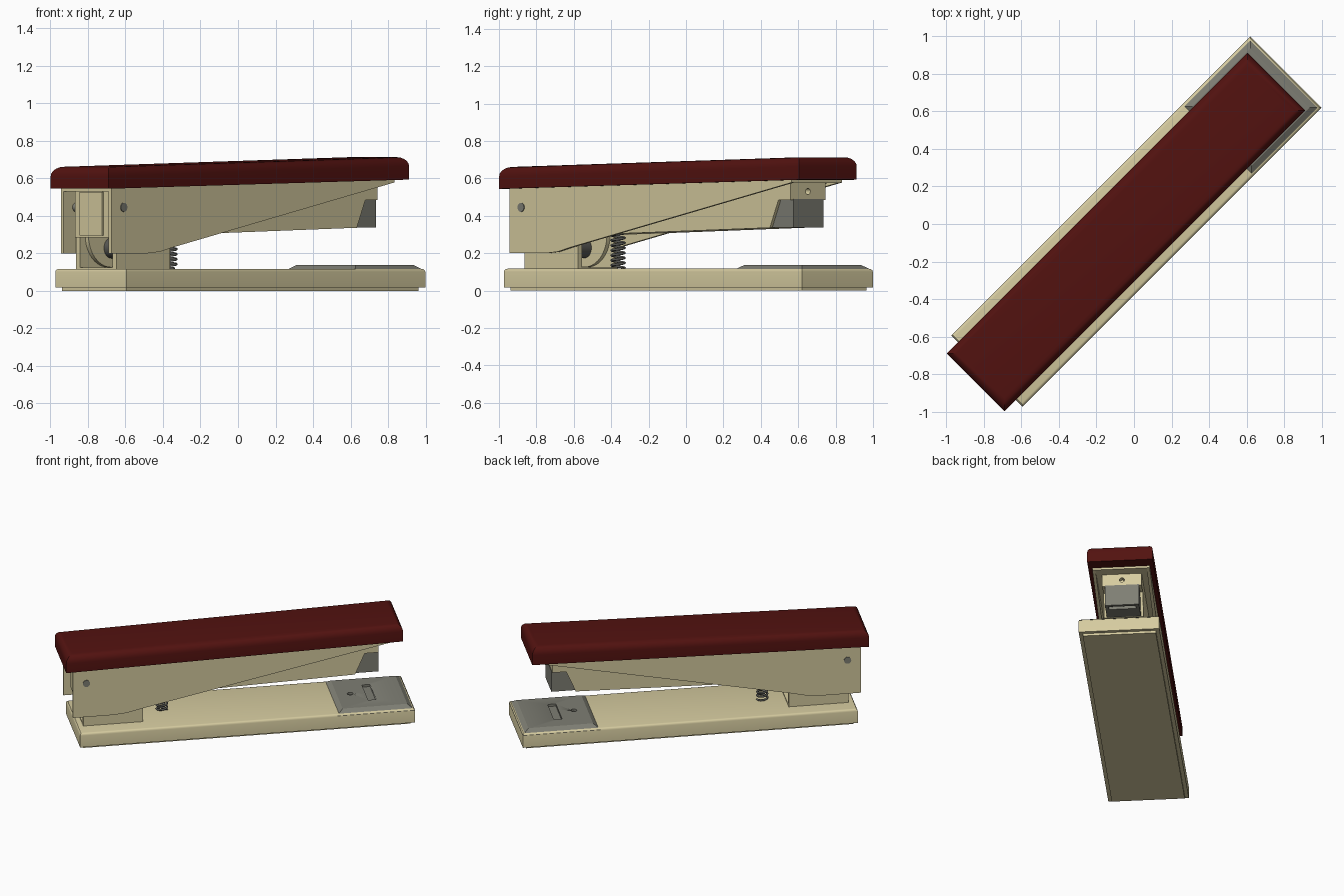
import bpy, bmesh, math
from mathutils import Matrix, Vector

if "Cube" in bpy.data.objects:
    bpy.data.objects.remove(bpy.data.objects["Cube"])

# Parts are drawn along local x (length), y (width); every object is then turned 45 degrees.
TURN = math.radians(45)


def material(name, rgb):
    m = bpy.data.materials.new(name)
    m.diffuse_color = (*rgb, 1)
    m.use_nodes = True
    m.node_tree.nodes["Principled BSDF"].inputs["Base Color"].default_value = m.diffuse_color
    return m


CREAM = material("cream", (0.67, 0.60, 0.35))
RED = material("dark_red", (0.085, 0.006, 0.005))
GREY = material("steel", (0.21, 0.21, 0.175))
DARK = material("dark_steel", (0.10, 0.10, 0.09))


def prism(bm, profile, y0, y1):
    """Extrude an (x, z) outline from y0 to y1."""
    a = [bm.verts.new((x, y0, z)) for x, z in profile]
    b = [bm.verts.new((x, y1, z)) for x, z in profile]
    n = len(a)
    bm.faces.new(a)
    bm.faces.new(b[::-1])
    for i in range(n):
        j = (i + 1) % n
        bm.faces.new((a[j], a[i], b[i], b[j]))


def rect(x0, x1, z0, z1):
    return [(x0, z0), (x1, z0), (x1, z1), (x0, z1)]


def rod(bm, centre, axis, radius, length, sides=32):
    rot = Vector((0, 0, 1)).rotation_difference(Vector(axis)).to_matrix().to_4x4()
    bmesh.ops.create_cone(bm, cap_ends=True, segments=sides, radius1=radius, radius2=radius,
                          depth=length, matrix=Matrix.Translation(centre) @ rot)


def finish(name, bm, mat=None, bevel=0, above=0.0, segments=3):
    """Round the top edges if asked, then make the object."""
    bmesh.ops.recalc_face_normals(bm, faces=bm.faces)
    if bevel:
        edges = [e for e in bm.edges if all(v.co.z > above for v in e.verts)]
        bmesh.ops.bevel(bm, geom=edges, offset=bevel, segments=segments, profile=0.5,
                        affect='EDGES', clamp_overlap=True)
    mesh = bpy.data.meshes.new(name)
    bm.to_mesh(mesh)
    bm.free()
    ob = bpy.data.objects.new(name, mesh)
    bpy.context.collection.objects.link(ob)
    ob.rotation_euler.z = TURN
    if mat:
        mesh.materials.append(mat)
    bpy.ops.object.select_all(action='DESELECT')
    ob.select_set(True)
    bpy.context.view_layer.objects.active = ob
    bpy.ops.object.shade_smooth_by_angle(angle=math.radians(30))
    return ob


def cut(target, cutter):
    mod = target.modifiers.new("cut", 'BOOLEAN')
    mod.object = cutter
    mod.solver = 'EXACT'
    cutter.hide_render = True
    cutter.display_type = 'WIRE'
    cutter.hide_set(True)


# base and its inset foot pad
bm = bmesh.new()
prism(bm, rect(-1.11, 1.145, 0.017, 0.117), -0.268, 0.268)
finish("base", bm, CREAM, bevel=0.016, above=0.1)
bm = bmesh.new()
prism(bm, rect(-1.085, 1.12, 0, 0.03), -0.243, 0.243)
finish("foot_pad", bm, CREAM)

# anvil plate with sloping edges, staple slot and hole
bm = bmesh.new()
prism(bm, rect(0.62, 1.145, 0.107, 0.137), -0.268, 0.268)
for v in bm.verts:
    if v.co.z > 0.12:
        v.co.x += 0.045 if v.co.x < 0.9 else -0.045
        v.co.y *= 1 - 0.045 / 0.268
anvil = finish("anvil_plate", bm, GREY)
bm = bmesh.new()
prism(bm, rect(0.855, 0.91, 0.121, 0.2), -0.12, 0.12)
rod(bm, (0.755, 0, 0.16), (0, 0, 1), 0.02, 0.078, 24)
cut(anvil, finish("anvil_cutter", bm))

# rounded top cover, slightly tilted
bm = bmesh.new()
prism(bm, [(-1.195, 0.544), (1.073, 0.593), (1.073, 0.714), (-1.195, 0.66)], -0.218, 0.218)
finish("top_cover", bm, RED, bevel=0.05, above=0.63, segments=5)

# upper housing: two tapering side walls and a top plate
wall = [(-1.145, 0.2), (-0.87, 0.2), (-0.78, 0.208), (-0.68, 0.232), (0.99, 0.578),
        (0.99, 0.594), (-1.145, 0.548)]
bm = bmesh.new()
for s in (-1, 1):
    prism(bm, wall, s * 0.17, s * 0.191)
prism(bm, [(-1.145, 0.53), (0.99, 0.576), (0.99, 0.594), (-1.145, 0.548)], -0.175, 0.175)
finish("upper_housing", bm, CREAM)

# pivot pin through the housing walls
bm = bmesh.new()
rod(bm, (-1.054, 0, 0.445), (0, 1, 0), 0.024, 0.392)
finish("housing_pin", bm, GREY)

# staple magazine with a hole in its nose
bm = bmesh.new()
prism(bm, [(-1.1, 0.285), (-0.1, 0.312), (0.765, 0.336), (0.83, 0.485), (0.923, 0.485),
           (0.923, 0.58), (-1.1, 0.528)], -0.131, 0.131)
magazine = finish("magazine", bm, CREAM)
bm = bmesh.new()
rod(bm, (0.92, 0, 0.53), (1, 0, 0), 0.017, 0.06, 24)
cut(magazine, finish("nose_hole_cutter", bm))
bm = bmesh.new()
prism(bm, rect(-1.112, -1.09, 0.295, 0.526), -0.085, 0.085)
finish("magazine_end_cap", bm, CREAM)

# steel staple head with exit slot
bm = bmesh.new()
prism(bm, [(0.74, 0.338), (0.926, 0.338), (0.926, 0.49), (0.8, 0.49)], -0.113, 0.113)
head = finish("staple_head", bm, GREY)
bm = bmesh.new()
prism(bm, rect(0.87, 0.905, 0.3, 0.42), -0.09, 0.09)
cut(head, finish("exit_slot_cutter", bm))

# hinge bracket on the base
bm = bmesh.new()
for s in (-1, 1):
    prism(bm, rect(-1.068, -0.665, 0.11, 0.29), s * 0.122, s * 0.152)
prism(bm, rect(-1.068, -0.665, 0.11, 0.124), -0.13, 0.13)
finish("hinge_bracket", bm, CREAM)

# rounded ears hanging from the magazine, with the hinge pin
bm = bmesh.new()
arc = [(-0.863 + 0.172 * math.cos(t), 0.297 + 0.172 * math.sin(t))
       for t in (math.pi + math.pi * i / 20 for i in range(21))]
for s in (-1, 1):
    prism(bm, arc, s * 0.093, s * 0.118)
finish("hinge_ears", bm, CREAM)
bm = bmesh.new()
rod(bm, (-0.863, 0, 0.228), (0, 1, 0), 0.055, 0.24)
finish("hinge_pin", bm, DARK)

# return spring
curve = bpy.data.curves.new("return_spring", 'CURVE')
curve.dimensions = '3D'
curve.bevel_depth = 0.007
curve.bevel_resolution = 2
curve.use_fill_caps = True
steps, turns = 160, 7
line = curve.splines.new('POLY')
line.points.add(steps)
for i, p in enumerate(line.points):
    t = i / steps
    a = math.tau * turns * t
    p.co = (-0.513 + 0.034 * math.cos(a), 0.034 * math.sin(a), 0.118 + 0.187 * t, 1)
line.use_smooth = True
curve.materials.append(DARK)
spring = bpy.data.objects.new("return_spring", curve)
spring.rotation_euler.z = TURN
bpy.context.collection.objects.link(spring)
